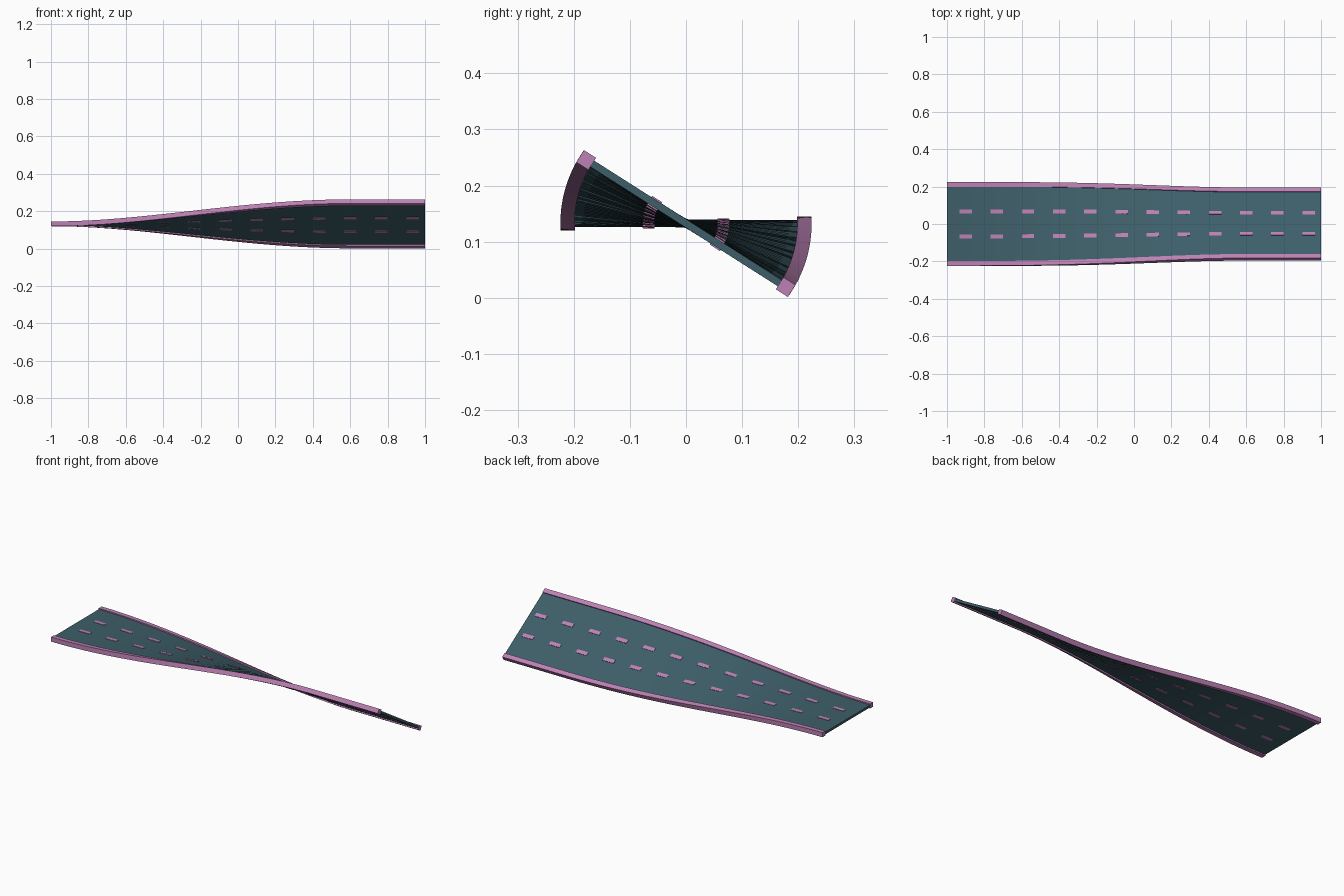
import bpy, bmesh, math

if "Cube" in bpy.data.objects:
    bpy.data.objects.remove(bpy.data.objects["Cube"])

AXIS_Z = 0.1325
TILT = math.radians(32.5)


def material(name, col):
    m = bpy.data.materials.new(name)
    m.diffuse_color = (*col, 1)
    m.use_nodes = True
    m.node_tree.nodes["Principled BSDF"].inputs["Base Color"].default_value = m.diffuse_color
    return m


TEAL = material("dark teal", (0.048, 0.114, 0.141))
PINK = material("mauve pink", (0.51, 0.22, 0.46))


def bank(x):
    # eases from flat to full tilt, then holds
    t = min(max((x + 1) / 1.6, 0), 1)
    return TILT * t * t * (3 - 2 * t)


def sweep(bm, x0, x1, y0, y1, n0, n1, steps):
    # box section swept along x and rolled by the bank angle
    rings = []
    for i in range(steps + 1):
        x = x0 + (x1 - x0) * i / steps
        a = bank(x)
        c, s = math.cos(a), math.sin(a)
        rings.append([bm.verts.new((x, y * c + n * s, AXIS_Z - y * s + n * c))
                      for y, n in ((y0, n0), (y1, n0), (y1, n1), (y0, n1))])
    for a, b in zip(rings, rings[1:]):
        for k in range(4):
            j = (k + 1) % 4
            bm.faces.new((a[k], a[j], b[j], b[k]))
    bm.faces.new(rings[0])
    bm.faces.new(rings[-1][::-1])


def part(name, mat, pieces):
    bm = bmesh.new()
    for p in pieces:
        sweep(bm, *p)
    bmesh.ops.recalc_face_normals(bm, faces=bm.faces)
    me = bpy.data.meshes.new(name)
    bm.to_mesh(me)
    bm.free()
    me.materials.append(mat)
    ob = bpy.data.objects.new(name, me)
    bpy.context.collection.objects.link(ob)


# road deck
part("road_deck", TEAL, [(-1, 1, -0.199, 0.199, -0.0065, 0.0065, 64)])
# raised kerbs on both edges
part("left_kerb", PINK, [(-1, 1, 0.198, 0.2235, -0.013, 0.0125, 64)])
part("right_kerb", PINK, [(-1, 1, -0.2235, -0.198, -0.013, 0.0125, 64)])
# lane dashes, standing slightly proud of both faces
for side, name in ((1, "left_lane_dashes"), (-1, "right_lane_dashes")):
    y = side * 0.0665
    part(name, PINK, [(-1 + (k + 0.4) / 6, -1 + (k + 0.8) / 6,
                       y - 0.0105, y + 0.0105, -0.009, 0.009, 3) for k in range(12)])
